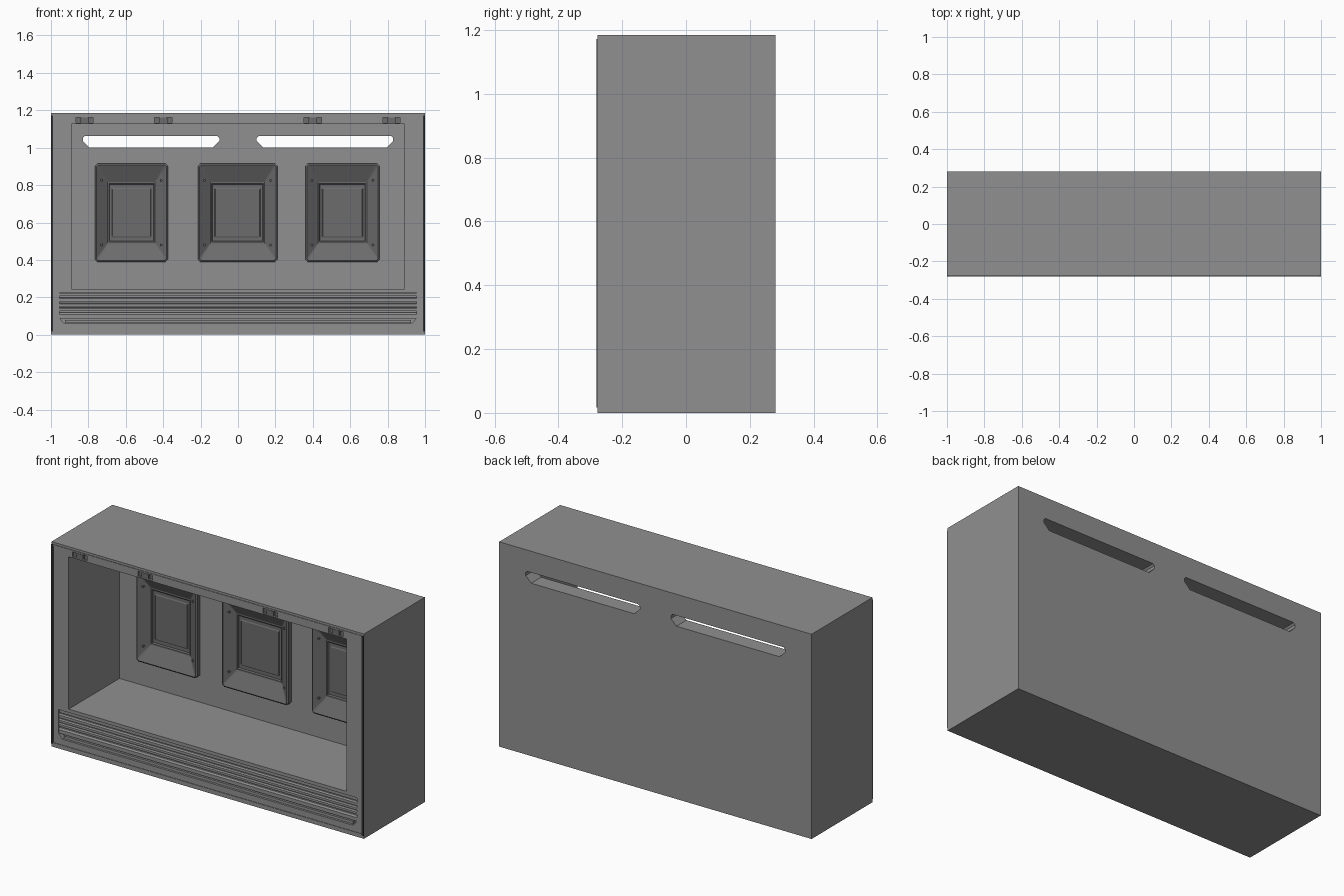
import bpy, bmesh, math

if "Cube" in bpy.data.objects:
    bpy.data.objects.remove(bpy.data.objects["Cube"])


def colour(name, v):
    m = bpy.data.materials.new(name)
    m.diffuse_color = (v, v, v, 1)
    m.use_nodes = True
    m.node_tree.nodes["Principled BSDF"].inputs["Base Color"].default_value = m.diffuse_color
    return m


GREY = colour("mid_grey", 0.28)
DARK = colour("dark_grey", 0.15)
BLACK = colour("seal_black", 0.03)


def make(name, rings, mat=GREY):
    """Skin a stack of equal-sized point rings and cap both ends."""
    bm = bmesh.new()
    rows = [[bm.verts.new(p) for p in r] for r in rings]
    n = len(rows[0])
    for a, b in zip(rows, rows[1:]):
        for i in range(n):
            j = (i + 1) % n
            bm.faces.new((a[i], a[j], b[j], b[i]))
    bm.faces.new(rows[0][::-1])
    bm.faces.new(rows[-1])
    bmesh.ops.recalc_face_normals(bm, faces=bm.faces)
    me = bpy.data.meshes.new(name)
    bm.to_mesh(me)
    bm.free()
    ob = bpy.data.objects.new(name, me)
    bpy.context.collection.objects.link(ob)
    me.materials.append(mat)
    return ob


def prism_y(name, xz, y0, y1, mat=GREY):
    return make(name, [[(x, y, z) for x, z in xz] for y in (y0, y1)], mat)


def prism_x(name, yz, x0, x1, mat=GREY):
    return make(name, [[(x, y, z) for y, z in yz] for x in (x0, x1)], mat)


def rect(x0, x1, z0, z1, c=0.0):
    """Rectangle outline, with cut corners when c is given."""
    if not c:
        return [(x0, z0), (x1, z0), (x1, z1), (x0, z1)]
    return [(x0 + c, z0), (x1 - c, z0), (x1, z0 + c), (x1, z1 - c),
            (x1 - c, z1), (x0 + c, z1), (x0, z1 - c), (x0, z0 + c)]


def box(name, x0, x1, y0, y1, z0, z1, mat=GREY):
    return prism_y(name, rect(x0, x1, z0, z1), y0, y1, mat)


def cut(target, cutter):
    m = target.modifiers.new("cut", 'BOOLEAN')
    m.operation, m.solver, m.object = 'DIFFERENCE', 'EXACT', cutter
    bpy.context.view_layer.objects.active = target
    bpy.ops.object.modifier_apply(modifier=m.name)
    bpy.data.objects.remove(cutter)


TOP, FRONT, BACK, WALL = 1.185, -0.277, 0.28, 0.188

# Cabinet shell with its open bay
body = box("cabinet_body", -1, 1, FRONT, BACK, 0, TOP)
cut(body, box("bay_cutter", -0.89, 0.89, -0.4, WALL, 0.245, 1.126))

# Handle slots through the back wall
slot = [(0.11, 1.062), (0.10, 1.052), (0.10, 1.035), (0.135, 1.0),
        (0.795, 1.0), (0.83, 1.035), (0.83, 1.052), (0.82, 1.062)]
for s in (-1, 1):
    cut(body, prism_y("slot_cutter", [(s * x, z) for x, z in slot], 0.1, 0.4))

# Recess for the lower grille
cut(body, prism_y("grille_cutter",
                  [(-0.93, 0.06), (0.93, 0.06), (0.955, 0.09), (0.955, 0.225),
                   (-0.955, 0.225), (-0.955, 0.09)], -0.4, -0.25))

# Grille: top strip, louvres and narrow lower lip
box("grille_strip", -0.955, 0.955, -0.27, -0.25, 0.206, 0.222)
for i, (z, h) in enumerate(((0.178, 0.022), (0.152, 0.018), (0.128, 0.018), (0.088, 0.03))):
    prism_x(f"grille_louvre_{i}",
            [(-0.275, z), (-0.275, z + h * 0.7), (-0.268, z + h),
             (-0.25, z + h), (-0.25, z)], -0.955, 0.955)
box("grille_lip", -0.925, 0.925, -0.27, -0.25, 0.063, 0.078)

# Thin seal around the front edge
for s in (-1, 1):
    a, b = sorted((s * 0.988, s * 1.0))
    box("side_seal", a, b, -0.281, FRONT, 0.017, 1.172, BLACK)
box("top_seal", -0.988, 0.988, -0.28, FRONT, 1.164, 1.172)
box("bottom_seal", -0.988, 0.988, -0.28, FRONT, 0.017, 0.026)

# Hinges along the top of the opening
for x in (-0.82, -0.40, 0.40, 0.82):
    cut(body, box("hinge_cutter", x - 0.046, x + 0.046, -0.4, -0.255, 1.132, 1.162))
    box("hinge_leaf", x - 0.046, x + 0.046, -0.266, -0.255, 1.132, 1.162, DARK)
    prism_y("hinge_block", rect(x - 0.022, x + 0.022, 1.13, 1.162, 0.005),
            -0.279, -0.255, DARK)

# Framed panels let into the back wall: raised rim with mitred slopes to the centre
Z0, Z1 = 0.39, 0.915
for n, (x0, x1) in enumerate(((-0.765, -0.375), (-0.215, 0.21), (0.36, 0.757))):
    cut(body, box("panel_cutter", x0 + 0.02, x1 - 0.02, 0.1, 0.24, Z0 + 0.02, Z1 - 0.02))
    profile = [(0.03, 0.03, 0.235, 0.012), (0, 0, WALL, 0.012), (0, 0, 0.163, 0.012),
               (0.008, 0.008, 0.157, 0.009), (0.068, 0.098, 0.200, 0.002),
               (0.074, 0.106, 0.200, 0.002), (0.078, 0.112, 0.206, 0.002),
               (0.090, 0.130, 0.206, 0.002), (0.094, 0.136, 0.203, 0.002)]
    rings = [[(x, y, z) for x, z in rect(x0 + ix, x1 - ix, Z0 + iz, Z1 - iz, c)]
             for ix, iz, y, c in profile]
    make(f"wall_panel_{n}", rings, DARK)
    # Corner screws
    for x in (x0 + 0.035, x1 - 0.035):
        for z in (Z0 + 0.09, Z1 - 0.09):
            ring = [(x + 0.006 * math.cos(k * math.pi / 4),
                     z + 0.006 * math.sin(k * math.pi / 4)) for k in range(8)]
            prism_y("panel_screw", ring, 0.170, 0.190, DARK)
